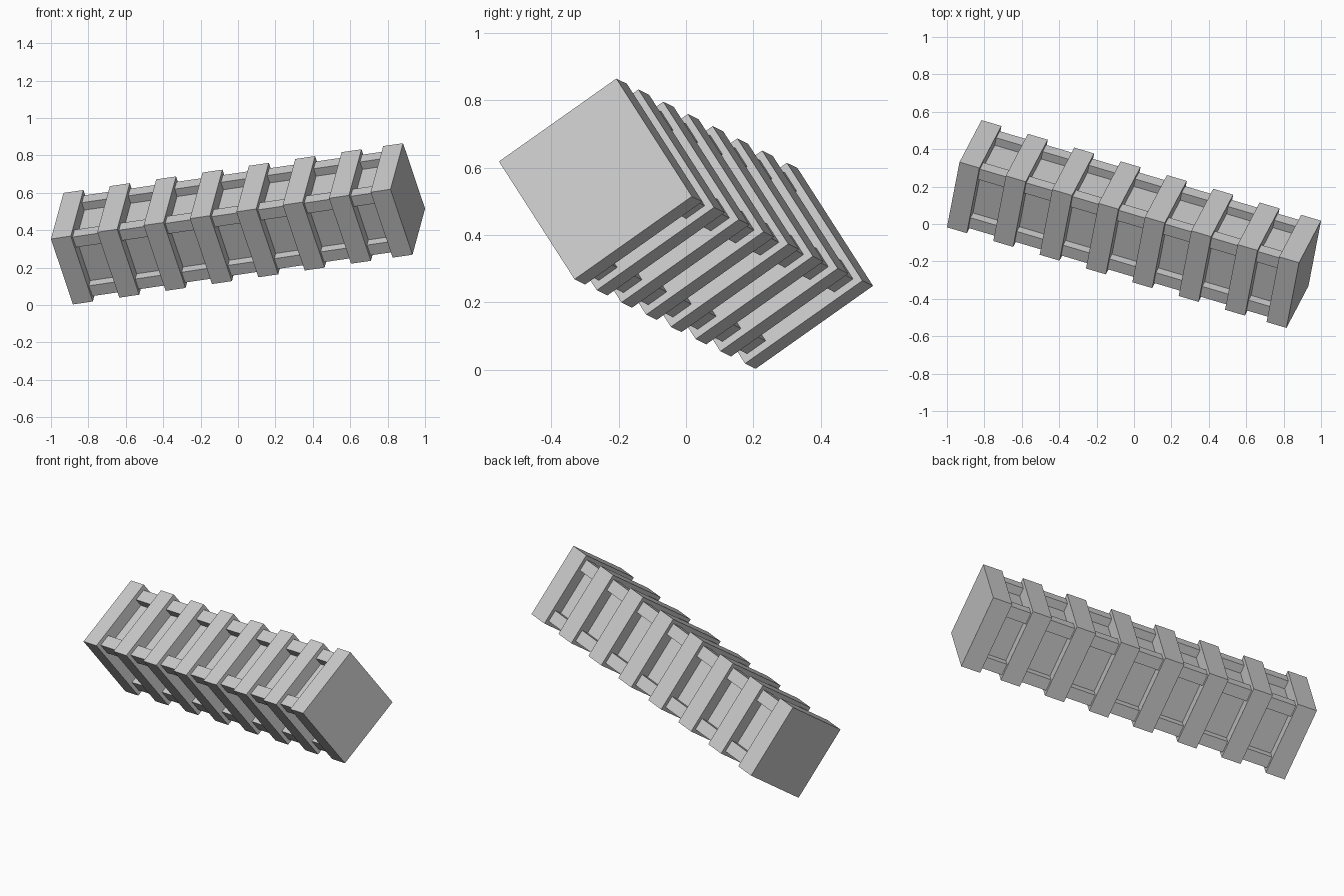
import bpy
from mathutils import Matrix, Vector

if "Cube" in bpy.data.objects:
    bpy.data.objects.remove(bpy.data.objects["Cube"])

L, S = 1.912, 0.432          # overall length and section size
HOOP_W, STEP = 0.112, 0.261  # hoop width and spacing (last bay is shorter)
INSET, RAIL = 0.021, 0.068   # rail set-in below hoops, rail thickness
PANEL = 0.07                 # panel set-in below hoops

# Tilted pose of the crate: long axis, then upper face normal
ax = Vector((0.9495, -0.2814, 0.139)).normalized()
az = Vector((-0.266, -0.521, 0.81))
az = (az - ax * az.dot(ax)).normalized()
ay = az.cross(ax)
POSE = Matrix.Translation((0, 0, 0.434)) @ Matrix((ax, ay, az)).transposed().to_4x4()


def box(name, centre, size):
    bpy.ops.mesh.primitive_cube_add(size=1)
    ob = bpy.context.object
    ob.name = name
    x, y, z = size
    ob.data.transform(Matrix.Translation(centre) @ Matrix.Diagonal((x, y, z, 1)))
    ob.matrix_world = POSE
    return ob


# Inner panelled body
inner = S - 2 * PANEL
box("panel_body", (0, 0, 0), (L - 0.04, inner, inner))

# Four long corner rails
off = S / 2 - INSET - RAIL / 2
for sy in (-1, 1):
    for sz in (-1, 1):
        box("corner_rail", (0, sy * off, sz * off), (L - 0.04, RAIL, RAIL))

# Eight square hoops; the end ones close the crate
first = -L / 2 + HOOP_W / 2
for x in [first + STEP * i for i in range(7)] + [-first]:
    box("hoop", (x, 0, 0), (HOOP_W, S, S))
